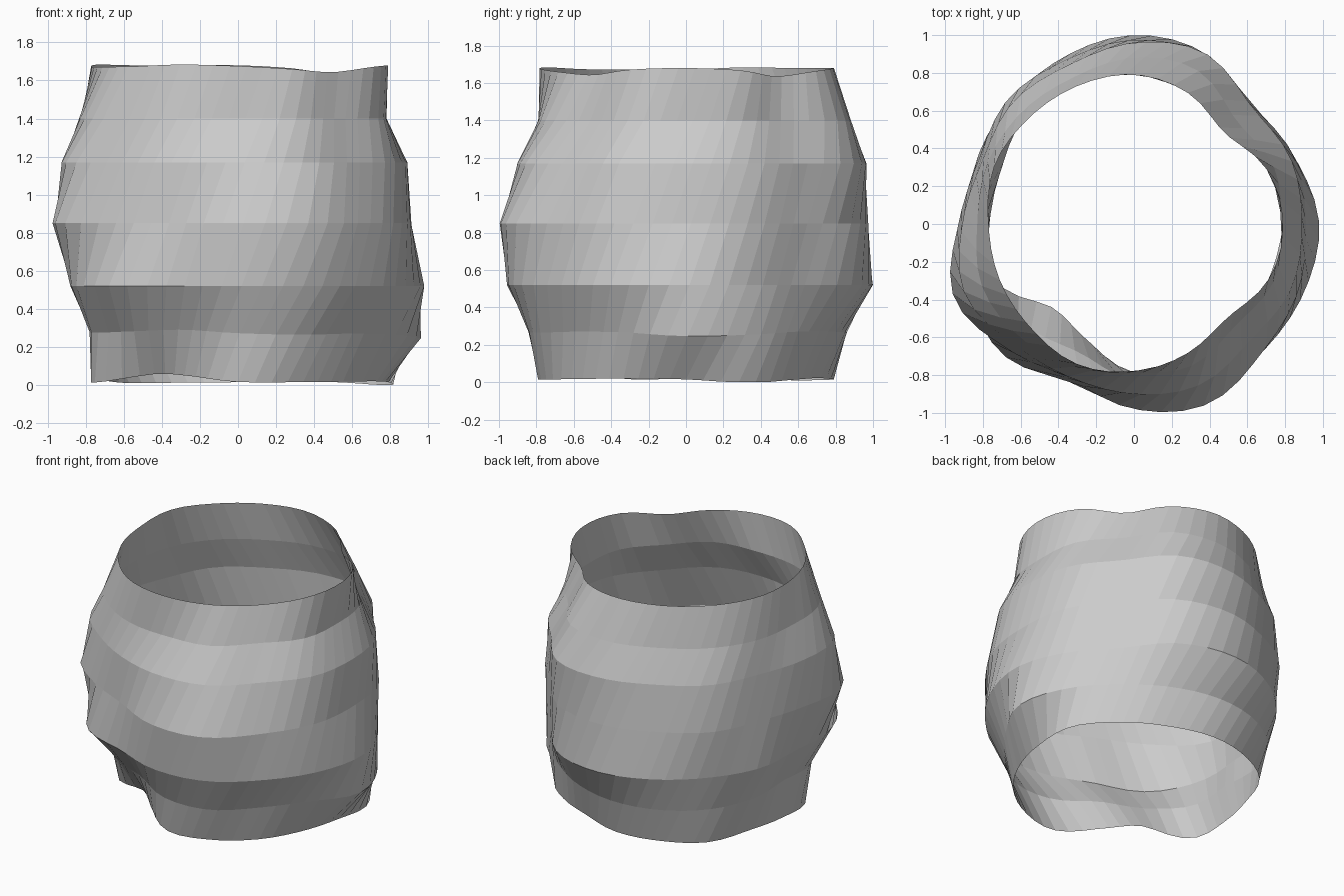
import bpy, bmesh, math

if "Cube" in bpy.data.objects:
    bpy.data.objects.remove(bpy.data.objects["Cube"])

SEGMENTS = 56
TWIST = math.radians(7)  # lean of the facets from ring to ring

# Each ring: height, height tilt by radius, radii every 22.5 degrees from +x
RINGS = [
    (0.02, -0.25, [.79, .86, .80, .76, .79, .80, .81, .76, .765, .79, .62, .66, .785, .79, .78, .77]),
    (0.27, -0.20, [.96, .92, .84, .84, .86, .87, .86, .82, .77, .82, .78, .74, .83, .87, .84, .86]),
    (0.52, 0.0, [.98, .92, .88, .98, 1.0, .96, .92, .90, .86, .94, .98, .90, .95, .985, .96, .97]),
    (0.85, 0.0, [.91, .92, .89, .97, .975, .94, .94, .89, .93, 1.03, .94, .89, .98, 1.03, .96, .94]),
    (1.17, 0.0, [.89, .90, .88, .98, .96, .91, .91, .87, .91, .97, .90, .88, .90, .92, .87, .90]),
    (1.40, 0.0, [.78, .80, .77, .88, .88, .84, .84, .84, .83, .87, .85, .82, .79, .81, .76, .80]),
    (1.67, 0.40, [.79, .76, .68, .75, .79, .79, .79, .80, .77, .77, .775, .80, .78, .74, .70, .77]),
]


def radius_at(radii, angle):
    """Smooth periodic interpolation of the ring radii."""
    n = len(radii)
    t = (angle / math.tau * n) % n
    i = int(t)
    f = t - i
    a, b, c, d = (radii[(i + k) % n] for k in (-1, 0, 1, 2))
    return b + 0.5 * f * (c - a + f * (2*a - 5*b + 4*c - d + f * (3*(b - c) + d - a)))


# Dented open barrel wall, lofted ring by ring
bm = bmesh.new()
loops = []
for level, (height, tilt, radii) in enumerate(RINGS):
    mean = sum(radii) / len(radii)
    loop = []
    for s in range(SEGMENTS):
        angle = math.tau * s / SEGMENTS + TWIST * level
        r = radius_at(radii, angle)
        z = max(0.0, height + tilt * (r - mean))
        loop.append(bm.verts.new((r * math.cos(angle), r * math.sin(angle), z)))
    loops.append(loop)

for low, high in zip(loops, loops[1:]):
    for s in range(SEGMENTS):
        n = (s + 1) % SEGMENTS
        bm.faces.new((low[s], low[n], high[n], high[s]))

mesh = bpy.data.meshes.new("barrel_wall")
bm.to_mesh(mesh)
bm.free()
bpy.context.collection.objects.link(bpy.data.objects.new("barrel_wall", mesh))
